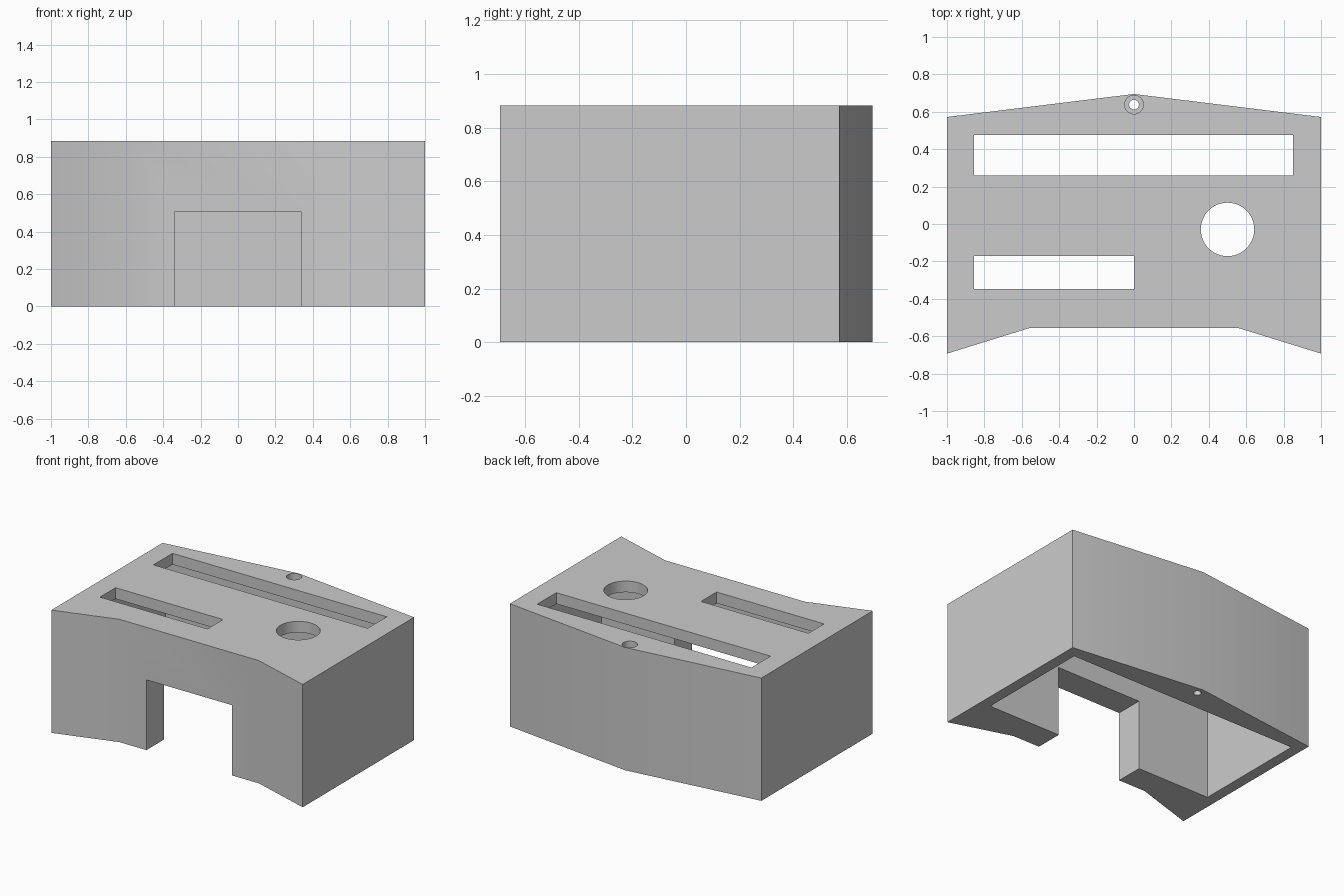
import bpy
import bmesh
from math import radians

default = bpy.data.objects.get("Cube")
if default:
    bpy.data.objects.remove(default, do_unlink=True)

HEIGHT = 0.883
WALL = 0.08
CEILING = HEIGHT - WALL

grey = bpy.data.materials.new("plain grey")
grey.use_nodes = True
colour = (0.6, 0.6, 0.6, 1)
grey.diffuse_color = colour
grey.node_tree.nodes["Principled BSDF"].inputs["Base Color"].default_value = colour


def link(name, bm):
    bmesh.ops.recalc_face_normals(bm, faces=bm.faces)
    mesh = bpy.data.meshes.new(name)
    bm.to_mesh(mesh)
    bm.free()
    mesh.materials.append(grey)
    obj = bpy.data.objects.new(name, mesh)
    bpy.context.collection.objects.link(obj)
    return obj


def prism(name, outline, z0, z1):
    bm = bmesh.new()
    face = bm.faces.new([bm.verts.new((x, y, z0)) for x, y in outline])
    top = bmesh.ops.extrude_face_region(bm, geom=[face])
    verts = [v for v in top["geom"] if isinstance(v, bmesh.types.BMVert)]
    bmesh.ops.translate(bm, verts=verts, vec=(0, 0, z1 - z0))
    return link(name, bm)


def box(name, x0, x1, y0, y1, z0, z1):
    return prism(name, [(x0, y0), (x1, y0), (x1, y1), (x0, y1)], z0, z1)


def cylinder(name, x, y, radius, z0, z1):
    bm = bmesh.new()
    bmesh.ops.create_cone(bm, cap_ends=True, segments=48, radius1=radius,
                          radius2=radius, depth=z1 - z0)
    bmesh.ops.translate(bm, verts=bm.verts, vec=(x, y, (z0 + z1) / 2))
    return link(name, bm)


# Housing: peaked back, recessed front with flared corners
half = [(0.555, -0.555), (1, -0.693), (1, 0.572)]
outline = half + [(0, 0.695)] + [(-x, y) for x, y in reversed(half)]
housing = prism("housing", outline, 0, HEIGHT)

over = HEIGHT + 0.1
cutters = [
    # Interior, open at the bottom
    box("cavity_cutter", -0.92, 0.92, -0.355, 0.492, -0.1, CEILING),
    # Doorway through the front wall
    box("doorway_cutter", -0.34, 0.34, -0.8, -0.2, -0.1, 0.505),
    # Openings in the top plate
    box("long_slot_cutter", -0.855, 0.85, 0.26, 0.477, CEILING - 0.1, over),
    box("short_slot_cutter", -0.855, 0, -0.347, -0.17, CEILING - 0.1, over),
    cylinder("round_hole_cutter", 0.5, -0.029, 0.143, CEILING - 0.1, over),
    # Counterbored screw hole in the back wall
    cylinder("screw_hole_cutter", 0, 0.638, 0.026, -0.1, over),
    cylinder("counterbore_cutter", 0, 0.638, 0.05, WALL, over),
]

bpy.ops.object.select_all(action="DESELECT")
housing.select_set(True)
bpy.context.view_layer.objects.active = housing
for cutter in cutters:
    cutter.hide_render = True
    mod = housing.modifiers.new(cutter.name, "BOOLEAN")
    mod.operation = "DIFFERENCE"
    mod.solver = "EXACT"
    mod.object = cutter
    bpy.ops.object.modifier_apply(modifier=mod.name)
for cutter in cutters:
    bpy.data.objects.remove(cutter, do_unlink=True)

bpy.ops.object.shade_smooth_by_angle(angle=radians(30))
